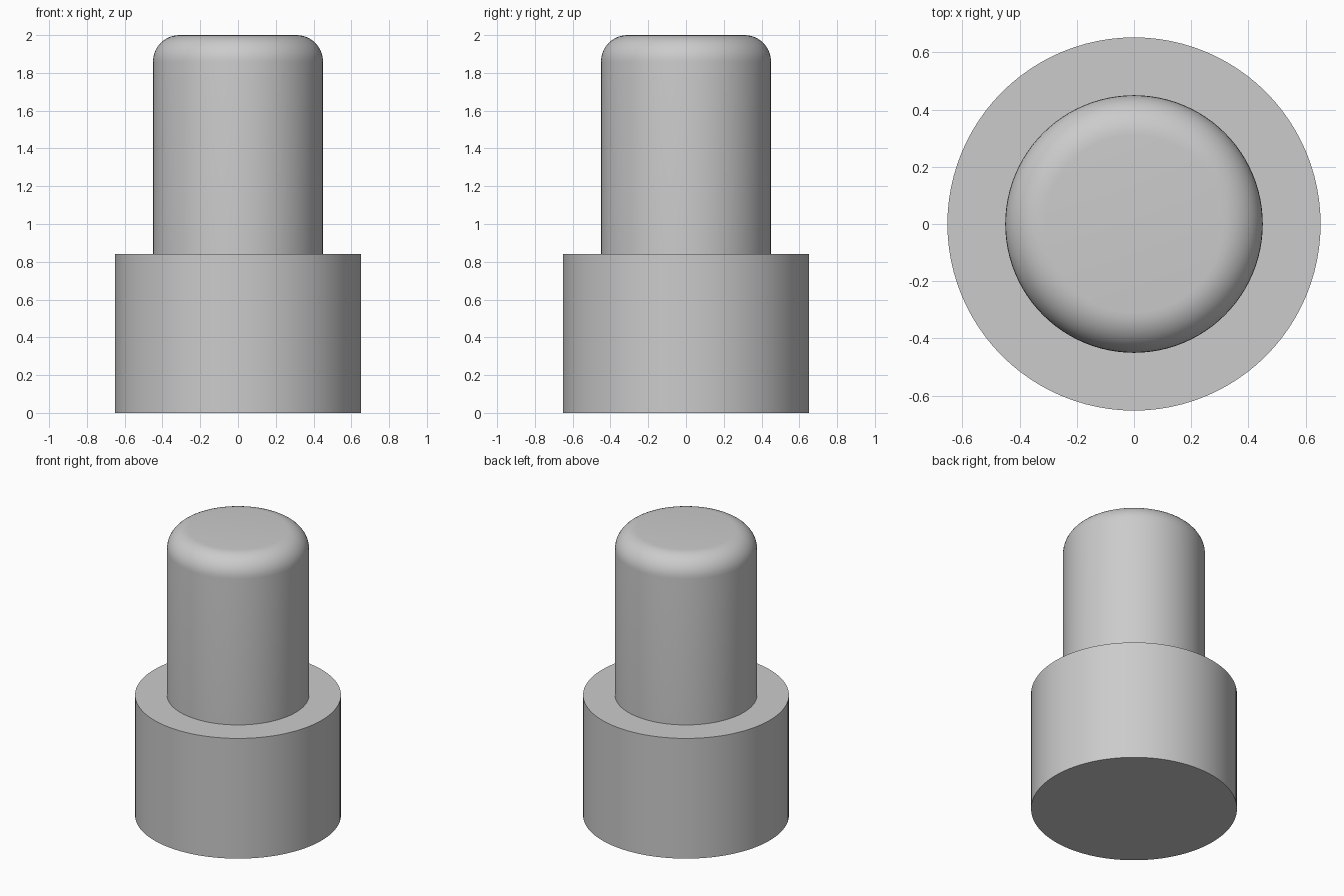
import bpy
import bmesh
import math

cube = bpy.data.objects.get("Cube")
if cube:
    bpy.data.objects.remove(cube, do_unlink=True)

SEGMENTS = 96

grey = bpy.data.materials.new("plain grey")
grey.use_nodes = True
colour = (0.6, 0.6, 0.6, 1)
grey.diffuse_color = colour
grey.node_tree.nodes["Principled BSDF"].inputs["Base Color"].default_value = colour


def cylinder(name, radius, bottom, top, fillet=0):
    """Upright cylinder, with an optional rounded top rim."""
    bpy.ops.mesh.primitive_cylinder_add(
        vertices=SEGMENTS, radius=radius, depth=top - bottom,
        location=(0, 0, (top + bottom) / 2))
    obj = bpy.context.object
    obj.name = name
    obj.data.materials.append(grey)
    if fillet:
        bm = bmesh.new()
        bm.from_mesh(obj.data)
        rim = [e for e in bm.edges if all(v.co.z > 0 for v in e.verts)]
        bmesh.ops.bevel(bm, geom=rim, offset=fillet, offset_type='OFFSET',
                        segments=10, profile=0.5, affect='EDGES')
        bm.to_mesh(obj.data)
        bm.free()
    bpy.ops.object.shade_smooth_by_angle(angle=math.radians(30))
    return obj


# Wide base collar
cylinder("base_collar", 0.652, 0, 0.84)

# Narrow pin with a rounded top, standing on the collar
cylinder("rounded_pin", 0.45, 0.84, 2.0, fillet=0.14)
